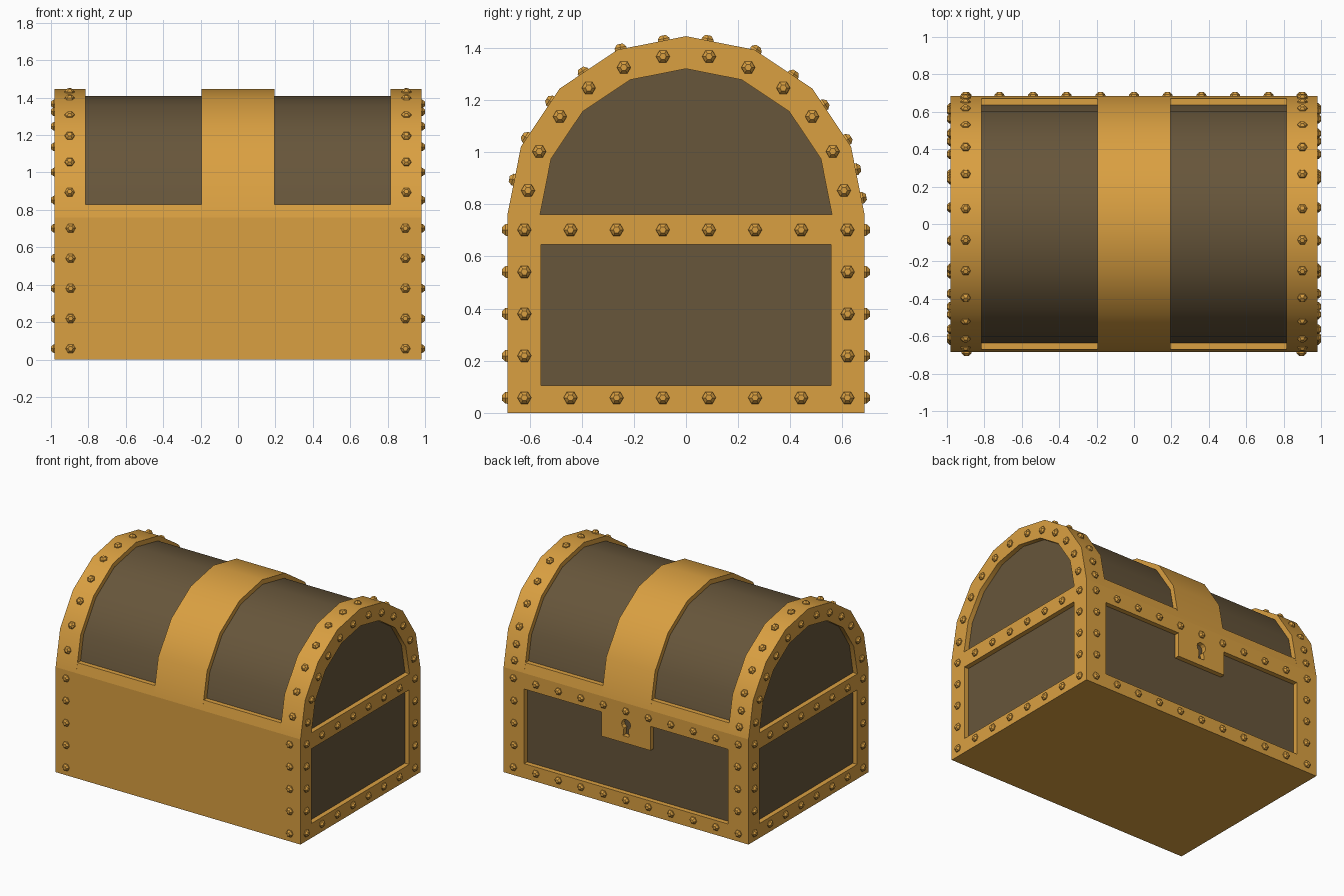
import bpy, bmesh
from math import sin, cos, pi, radians
from mathutils import Vector, Matrix

cube = bpy.data.objects.get("Cube")
if cube:
    bpy.data.objects.remove(cube, do_unlink=True)


def material(name, rgb):
    m = bpy.data.materials.new(name)
    m.use_nodes = True
    m.diffuse_color = (*rgb, 1)
    m.node_tree.nodes["Principled BSDF"].inputs["Base Color"].default_value = (*rgb, 1)
    return m


GOLD = material("gold", (0.70, 0.35, 0.053))
WOOD = material("dark wood", (0.135, 0.092, 0.043))

# Main sizes: half length, half depth, lid hinge height, panel recess
L, D, H, IN = 0.98, 0.685, 0.76, 0.035
RAIL, SILL, RIM = 0.645, 0.105, 0.83      # heights of the frame edges
POST_X, POST_Y, STRAP = 0.815, 0.557, 0.195


def finish(name, bm, mat, smooth=False):
    bmesh.ops.recalc_face_normals(bm, faces=bm.faces[:])
    mesh = bpy.data.meshes.new(name)
    bm.to_mesh(mesh)
    bm.free()
    mesh.materials.append(mat)
    ob = bpy.data.objects.new(name, mesh)
    bpy.context.collection.objects.link(ob)
    if smooth:
        bpy.ops.object.select_all(action='DESELECT')
        ob.select_set(True)
        bpy.context.view_layer.objects.active = ob
        bpy.ops.object.shade_smooth_by_angle(angle=radians(30))
    return ob


def box(name, lo, hi, mat=GOLD):
    lo, hi = Vector(lo), Vector(hi)
    bm = bmesh.new()
    bmesh.ops.create_cube(bm, size=1)
    bmesh.ops.scale(bm, vec=hi - lo, verts=bm.verts)
    bmesh.ops.translate(bm, vec=(lo + hi) / 2, verts=bm.verts)
    return finish(name, bm, mat)


def prism(name, profile, x0, x1, mat, smooth=False):
    """Extrude a (y, z) outline along x."""
    bm = bmesh.new()
    face = bm.faces.new([bm.verts.new((x0, y, z)) for y, z in profile])
    ext = bmesh.ops.extrude_face_region(bm, geom=[face])
    moved = [v for v in ext["geom"] if isinstance(v, bmesh.types.BMVert)]
    bmesh.ops.translate(bm, vec=(x1 - x0, 0, 0), verts=moved)
    return finish(name, bm, mat, smooth)


def arc(r):
    return [(r * cos(i * pi / 8), H + r * sin(i * pi / 8)) for i in range(9)]


# Body: wooden core, solid front, base and frame
box("body_core", (-L + IN, -D + IN, 0.02), (L - IN, D - IN, H), WOOD)
box("front_plate", (-L, -D, 0), (L, -D + IN, H))
box("base_frame", (-L, -D, 0), (L, D, SILL))
box("back_rail", (-L, D - IN, RAIL), (L, D, H))
for s, side in ((1, "left"), (-1, "right")):
    xs = sorted((s * L, s * (L - IN)))
    box(side + "_rail", (xs[0], -D, RAIL), (xs[1], D, H))
    for y0, y1, end in ((-D, -POST_Y, "front"), (POST_Y, D, "back")):
        box(f"{side}_{end}_post", (xs[0], y0, 0), (xs[1], y1, H))
    xs = sorted((s * L, s * POST_X))
    box(side + "_back_corner", (xs[0], D - IN, 0), (xs[1], D, H))

# Lid: wooden barrel, arched bands and lower rims
prism("lid_core", arc(D - IN), -L + IN, L - IN, WOOD, True)
for name, r, x0, x1 in (("lid_left_band", 0.56, POST_X, L),
                        ("lid_right_band", 0.56, -L, -POST_X),
                        ("lid_middle_band", 0.6, -STRAP, STRAP)):
    prism(name, arc(D) + arc(r)[::-1], x0, x1, GOLD, True)
for s, side in ((-1, "front"), (1, "back")):
    rim = [(s * D, H), (s * 0.67, RIM), (s * 0.62, RIM), (s * 0.6, H)]
    prism(f"lid_{side}_rim", rim, -POST_X, POST_X, GOLD)

# Lock plate with a keyhole cut through to the wood
lock = box("lock_plate", (-STRAP, D - IN, 0.47), (STRAP, D, RAIL))
bm = bmesh.new()
outline = [(0.036 * sin(radians(a)), 0.606 + 0.036 * cos(radians(a)))
           for a in range(-150, 151, 30)]
outline += [(0.024, 0.52), (-0.024, 0.52)]
face = bm.faces.new([bm.verts.new((x, D - 0.1, z)) for x, z in outline])
ext = bmesh.ops.extrude_face_region(bm, geom=[face])
bmesh.ops.translate(bm, vec=(0, 0.2, 0),
                    verts=[v for v in ext["geom"] if isinstance(v, bmesh.types.BMVert)])
cutter = finish("keyhole_cutter", bm, GOLD)
cutter.hide_render = True
cutter.hide_set(True)
cut = lock.modifiers.new("keyhole", 'BOOLEAN')
cut.operation, cut.object, cut.solver = 'DIFFERENCE', cutter, 'EXACT'
bpy.context.view_layer.objects.active = lock
bpy.ops.object.modifier_apply(modifier=cut.name)
bpy.data.objects.remove(cutter, do_unlink=True)


# Hexagonal domed studs
def add_stud(bm, pos, normal):
    turn = Vector(normal).to_track_quat('Z', 'Y').to_matrix().to_4x4()
    place = Matrix.Translation(pos) @ turn
    rings = []
    for r, h in ((0.027, -0.004), (0.026, 0.007), (0.013, 0.02)):
        rings.append([bm.verts.new(place @ Vector((r * cos(k * pi / 3), r * sin(k * pi / 3), h)))
                      for k in range(6)])
    for a, b in zip(rings, rings[1:]):
        for k in range(6):
            bm.faces.new((a[k], a[k - 1], b[k - 1], b[k]))
    bm.faces.new(rings[-1])


LEVELS = [0.058 + 0.161 * k for k in range(5)]
studs = bmesh.new()
for s in (-1, 1):
    # end faces: rows, posts and arch
    spots = [(-0.62 + 0.177 * k, z) for k in range(8) for z in (LEVELS[0], LEVELS[4])]
    spots += [(e * 0.62, z) for e in (-1, 1) for z in LEVELS[1:4]]
    for k in range(6):
        a = radians(8.7 + 14.6 * k)
        spots += [(e * 0.613 * cos(a), H + 0.613 * sin(a)) for e in (-1, 1)]
    for y, z in spots:
        add_stud(studs, (s * L, y, z), (s, 0, 0))
    # front and back corner posts
    for z in LEVELS:
        add_stud(studs, (s * 0.895, -D, z), (0, -1, 0))
    for z in LEVELS[1:4]:
        add_stud(studs, (s * 0.895, D, z), (0, 1, 0))
    # over the lid bands, set on the flat facets
    arch = [180 - 11.5 - 14.25 * k for k in range(6)] + [83, 67, 52.5, 38.5, 25, 15, 5.5]
    for deg in arch:
        mid = radians((deg // 22.5 + 0.5) * 22.5)
        r = D * cos(pi / 16) / cos(radians(deg) - mid)
        a = radians(deg)
        add_stud(studs, (s * 0.9, r * cos(a), H + r * sin(a)), (0, cos(mid), sin(mid)))
# back rows
for k in range(11):
    for z in (LEVELS[0], LEVELS[4]):
        add_stud(studs, (-0.9 + 0.18 * k, D, z), (0, 1, 0))
finish("studs", studs, GOLD)
